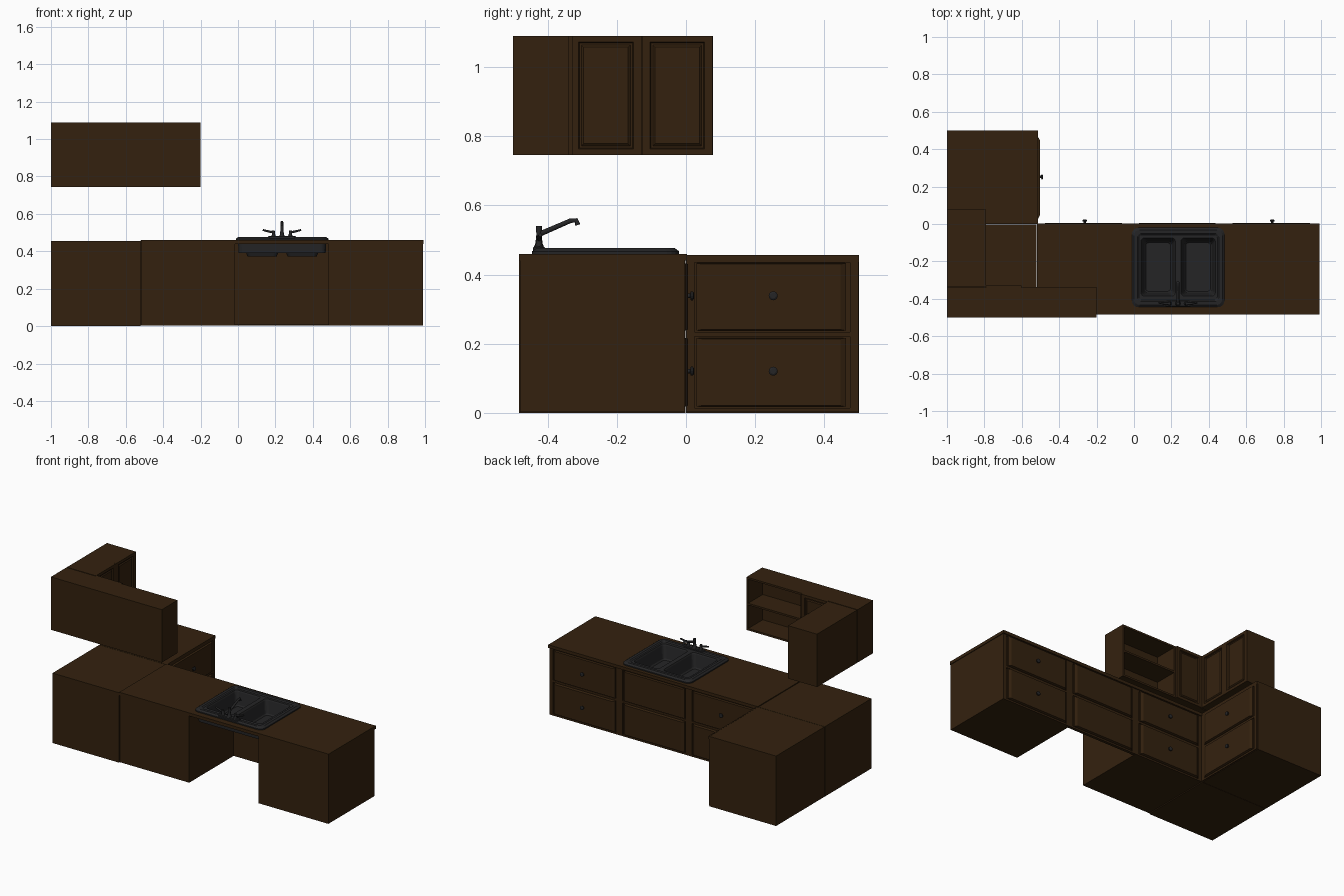
import bpy, bmesh, math
from mathutils import Vector

if "Cube" in bpy.data.objects:
    bpy.data.objects.remove(bpy.data.objects["Cube"])


def material(name, col):
    m = bpy.data.materials.new(name)
    m.diffuse_color = (*col, 1)
    m.use_nodes = True
    m.node_tree.nodes["Principled BSDF"].inputs["Base Color"].default_value = m.diffuse_color
    return m


WOOD = material("dark_wood", (0.034, 0.0155, 0.0045))
METAL = material("dark_metal", (0.018, 0.018, 0.019))


def finish(name, bm, mat):
    bmesh.ops.recalc_face_normals(bm, faces=bm.faces)
    me = bpy.data.meshes.new(name)
    bm.to_mesh(me)
    bm.free()
    me.materials.append(mat)
    ob = bpy.data.objects.new(name, me)
    bpy.context.collection.objects.link(ob)
    return ob


def loft(name, loops, mat):
    bm = bmesh.new()
    rings = [[bm.verts.new(p) for p in loop] for loop in loops]
    for a, b in zip(rings, rings[1:]):
        for i in range(len(a)):
            j = (i + 1) % len(a)
            bm.faces.new((a[i], a[j], b[j], b[i]))
    bm.faces.new(rings[0])
    bm.faces.new(rings[-1])
    return finish(name, bm, mat)


def box(name, x, y, z, mat=WOOD):
    return loft(name, [[(x[0], y[0], h), (x[1], y[0], h), (x[1], y[1], h), (x[0], y[1], h)] for h in z], mat)


# Fronts use (u along the run, d outward, z up); axis says which way they face
def to_world(axis, u, d, z):
    return (u, d, z) if axis == 'y' else (d, u, z)


def rect(axis, u, z, d, iu=0, iz=0):
    return [to_world(axis, a, d, h) for a, h in
            ((u[0]+iu, z[0]+iz), (u[1]-iu, z[0]+iz), (u[1]-iu, z[1]-iz), (u[0]+iu, z[1]-iz))]


def strip(name, axis, u, d, z):
    return loft(name, [rect(axis, u, z, d[0]), rect(axis, u, z, d[1])], WOOD)


def knob(name, axis, u, d, z):
    prof = [(0.006, 0), (0.006, 0.007), (0.013, 0.009), (0.013, 0.015), (0.008, 0.018)]
    loops = [[to_world(axis, u + r*math.cos(t*math.pi/6), d + h, z + r*math.sin(t*math.pi/6))
              for t in range(12)] for r, h in prof]
    return loft(name, loops, METAL)


def drawer_front(axis, u, d, knobs=True):
    """Face frame with two bevelled drawer fronts; d is the carcass face."""
    f = d + 0.007
    strip("frame_stile", axis, (u[0], u[0]+0.024), (d, f), (0.003, 0.44))
    strip("frame_stile", axis, (u[1]-0.024, u[1]), (d, f), (0.003, 0.44))
    for z in ((0.003, 0.014), (0.221, 0.234), (0.434, 0.44)):
        strip("frame_rail", axis, (u[0]+0.024, u[1]-0.024), (d, f), z)
    w = (u[0]+0.03, u[1]-0.036)
    for z in ((0.018, 0.217), (0.238, 0.433)):
        loft("drawer_front", [rect(axis, w, z, d), rect(axis, w, z, d+0.009),
                              rect(axis, w, z, d+0.017, 0.016, 0.003)], WOOD)
        if knobs:
            knob("drawer_knob", axis, (u[0]+u[1])/2 + 0.003, d+0.016, (z[0]+z[1])/2 + 0.003)


def door(axis, u, d, z):
    """Framed door with a recessed, bevelled panel."""
    t = d + 0.012
    loft("cabinet_door", [rect(axis, u, z, d), rect(axis, u, z, t),
                          rect(axis, u, z, t, 0.023, 0.018), rect(axis, u, z, t-0.008, 0.026, 0.021),
                          rect(axis, u, z, t-0.008, 0.032, 0.027), rect(axis, u, z, t-0.003, 0.038, 0.033)], WOOD)


# Base cabinets: corner, side leg and the long run
box("corner_cabinet", (-1, -0.521), (-0.483, -0.002), (0, 0.456))
box("leg_cabinet", (-1, -0.52), (0, 0.5), (0, 0.456))
strip("leg_counter_lip", 'x', (0, 0.5), (-0.52, -0.513), (0.436, 0.457))
drawer_front('x', (0, 0.498), -0.52)
for n, x, kn in (("left", (-0.517, -0.016), True), ("sink", (-0.016, 0.484), False), ("right", (0.484, 0.988), True)):
    if n == "sink":
        box("sink_unit_front_panel", x, (-0.025, -0.011), (0.005, 0.44))
    else:
        box(n + "_cabinet", x, (-0.48, -0.011), (0.003, 0.44))
    drawer_front('y', x, -0.011, kn)
for n, x in (("left", (-0.519, -0.016)), ("right", (0.484, 0.992))):
    box(n + "_countertop", x, (-0.483, 0.003), (0.44, 0.46))
sink_top = box("sink_countertop", (-0.016, 0.484), (-0.483, 0.003), (0.44, 0.46))

# Wall cabinets: leg with two doors, corner cabinet with one door, open shelf
Z = (0.745, 1.09)
box("wall_leg_cabinet", (-1, -0.803), (-0.335, 0.078), Z)
for u in ((-0.334, -0.129), (-0.127, 0.077)):
    door('x', u, -0.803, Z)
box("wall_corner_cabinet", (-1, -0.6), (-0.5, -0.34), Z)
door('y', (-0.79, -0.602), -0.34, Z)
X, Y = (-0.6, -0.2), (-0.5, -0.338)
box("shelf_back", X, (-0.5, -0.488), Z)
for x in ((-0.6, -0.588), (-0.212, -0.2)):
    box("shelf_side", x, Y, Z)
for z in ((0.745, 0.757), (0.91, 0.922), (1.078, 1.09)):
    box("shelf_board", X, Y, z)


# Sink: rounded rim, tub and two bowls cut from it
def round_rect(x, y, z, r, inset=0):
    pts = []
    x0, x1, y0, y1 = x[0]+inset, x[1]-inset, y[0]+inset, y[1]-inset
    for k, (cx, cy) in enumerate(((x1-r, y1-r), (x0+r, y1-r), (x0+r, y0+r), (x1-r, y0+r))):
        for s in range(5):
            a = (k + s/4) * math.pi/2
            pts.append((cx + r*math.cos(a), cy + r*math.sin(a), z))
    return pts


def cut(ob, cutter):
    cutter.hide_render = True
    cutter.hide_viewport = True
    m = ob.modifiers.new("cut", 'BOOLEAN')
    m.operation, m.solver, m.object = 'DIFFERENCE', 'EXACT', cutter


SX, SY = (-0.012, 0.484), (-0.445, -0.02)
rim = loft("sink_rim_and_tub", [
    round_rect(SX, SY, 0.392, 0.03, 0.015), round_rect(SX, SY, 0.459, 0.03, 0.012),
    round_rect(SX, SY, 0.459, 0.035), round_rect(SX, SY, 0.467, 0.035),
    round_rect(SX, SY, 0.476, 0.03, 0.012), round_rect(SX, SY, 0.476, 0.025, 0.03),
    round_rect(SX, SY, 0.470, 0.02, 0.038)], METAL)
cut(sink_top, loft("counter_hole_cutter", [round_rect(SX, SY, h, 0.03, 0.01) for h in (0.4, 0.5)], WOOD))
BY = (-0.39, -0.07)
for x in ((0.033, 0.225), (0.247, 0.439)):
    shell = loft("sink_bowl_bottom", [round_rect(x, BY, 0.372, 0.02, 0.018),
                                      round_rect(x, BY, 0.3925, 0.02, 0.01)], METAL)
    cutter = loft("bowl_cutter", [round_rect(x, BY, 0.378, 0.015, 0.03), round_rect(x, BY, 0.386, 0.02, 0.023),
                                  round_rect(x, BY, 0.462, 0.02, 0.008), round_rect(x, BY, 0.49, 0.02, -0.006)], METAL)
    cut(rim, cutter)
    cut(shell, cutter)


# Faucet: base plate, post, slanted spout and two lever handles
def tube(name, pts, radius):
    """Tapered tube through points; radius is one value per point."""
    loops = []
    for i, p in enumerate(pts):
        d = (Vector(pts[min(i+1, len(pts)-1)]) - Vector(pts[max(i-1, 0)])).normalized()
        side = d.orthogonal().normalized() if abs(d.x) > 0.9 else Vector((1, 0, 0))
        side = (side - d*side.dot(d)).normalized()
        up = d.cross(side)
        loops.append([Vector(p) + radius[i]*(side*math.cos(a*math.pi/5) + up*math.sin(a*math.pi/5))
                      for a in range(10)])
    ob = loft(name, loops, METAL)
    for f in ob.data.polygons:
        f.use_smooth = len(f.vertices) == 4
    return ob


C, FY = 0.235, -0.425
loft("faucet_base", [round_rect((C-0.075, C+0.075), (FY-0.017, FY+0.017), h, 0.015, i)
                     for h, i in ((0.468, 0), (0.478, 0), (0.482, 0.004))], METAL)
tube("faucet_post", [(C, FY, 0.478), (C, FY, 0.49), (C, FY, 0.515), (C, FY, 0.54)], [0.016, 0.011, 0.008, 0.009])
tube("faucet_spout", [(C, FY, 0.516), (C, -0.335, 0.555), (C, -0.317, 0.557), (C, -0.313, 0.543)],
     [0.008, 0.007, 0.007, 0.008])
for s in (-1, 1):
    tube("faucet_handle_post", [(C+s*0.045, FY, 0.476), (C+s*0.045, FY, 0.49), (C+s*0.047, FY, 0.512)],
         [0.014, 0.009, 0.008])
    tube("faucet_lever", [(C+s*0.042, FY, 0.5), (C+s*0.07, FY, 0.506), (C+s*0.102, FY+0.004, 0.514)],
         [0.006, 0.006, 0.005])
